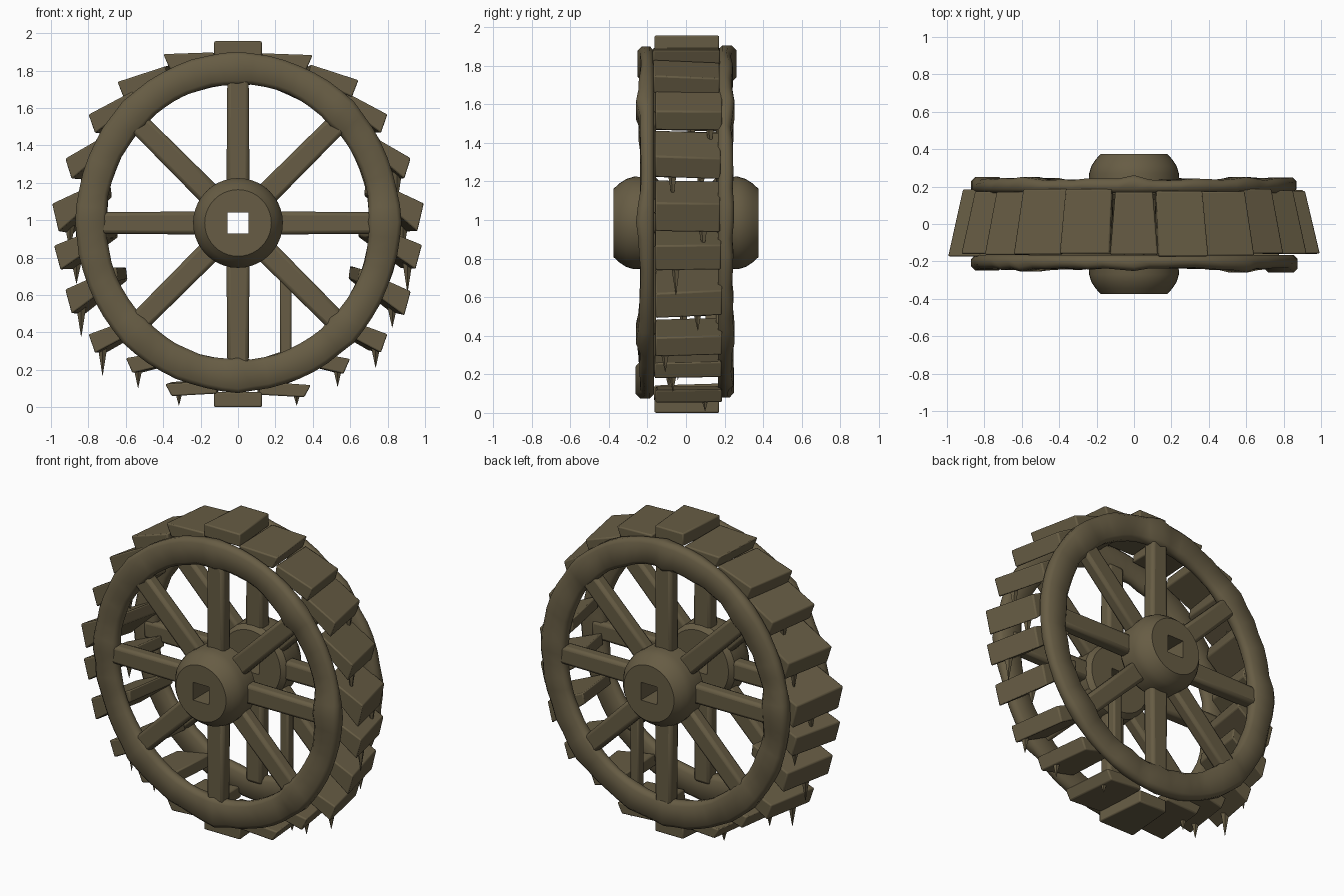
import bpy, bmesh, math, random
from mathutils import Vector, Matrix

if "Cube" in bpy.data.objects:
    bpy.data.objects.remove(bpy.data.objects["Cube"])

random.seed(4)
CZ = 0.985          # axle height
wood = bpy.data.materials.new("weathered_brown_wood")
wood.diffuse_color = (0.135, 0.108, 0.058, 1)
wood.use_nodes = True
wood.node_tree.nodes["Principled BSDF"].inputs["Base Color"].default_value = wood.diffuse_color


def finish(name, bm, bevel=0.0, smooth=35):
    bmesh.ops.recalc_face_normals(bm, faces=bm.faces)
    me = bpy.data.meshes.new(name)
    bm.to_mesh(me)
    bm.free()
    me.materials.append(wood)
    ob = bpy.data.objects.new(name, me)
    bpy.context.collection.objects.link(ob)
    if bevel:
        m = ob.modifiers.new("worn_edges", 'BEVEL')
        m.width, m.segments, m.limit_method = bevel, 2, 'ANGLE'
    bpy.ops.object.select_all(action='DESELECT')
    ob.select_set(True)
    bpy.context.view_layer.objects.active = ob
    bpy.ops.object.shade_smooth_by_angle(angle=math.radians(smooth))
    return ob


def lathe(bm, n, loop):
    """Closed ring about the y axis; loop(angle) gives a list of (radius, y)."""
    rings = []
    for i in range(n):
        a = 2 * math.pi * i / n
        rings.append([bm.verts.new((r * math.sin(a), y, r * math.cos(a)))
                      for r, y in loop(a)])
    k = len(rings[0])
    for i in range(n):
        A, B = rings[i], rings[(i + 1) % n]
        for j in range(k):
            bm.faces.new((A[j], A[(j + 1) % k], B[(j + 1) % k], B[j]))


def hexa(bm, pts):
    """Box from eight corners: four on one end, four on the other."""
    v = [bm.verts.new(p) for p in pts]
    for f in ((0, 1, 2, 3), (7, 6, 5, 4), (0, 4, 5, 1),
              (1, 5, 6, 2), (2, 6, 7, 3), (3, 7, 4, 0)):
        bm.faces.new([v[i] for i in f])


for side, label in ((-1, "front"), (1, "back")):
    # rim with slightly swollen joints where the spokes meet it
    def rim_loop(a):
        joint = max(0, math.cos(8 * a)) ** 4
        b = 0.016 * joint + random.uniform(-0.006, 0.008)
        ro, ri = 0.866 + b * 0.4, 0.706 - b * 0.5
        y0, y1 = 0.165, 0.238 + b
        c = 0.022
        return [(r, side * y) for r, y in (
            (ri, y0 + c), (ri + c, y0), (ro - c, y0), (ro, y0 + c), (ro, y1 - c),
            (ro - c, y1), (ri + c, y1), (ri, y1 - c))]
    bm = bmesh.new()
    lathe(bm, 64, rim_loop)
    for v in bm.verts:
        v.co.z = v.co.z * 1.045 + 0.99
    finish(label + "_rim", bm, smooth=50)

    # eight spokes
    bm = bmesh.new()
    for k in range(8):
        rot = Matrix.Rotation(k * math.pi / 4, 4, 'Y')
        pts = []
        for r, w in ((0.17, 0.062), (0.78, 0.057)):
            for x, y in ((-w, 0.155), (w, 0.155), (w, 0.238), (-w, 0.238)):
                pts.append(rot @ Vector((x, side * y, r)) + Vector((0, 0, CZ)))
        hexa(bm, pts)
    finish(label + "_spokes", bm, bevel=0.02)

    # domed hub with a square axle hole
    def hub_loop(a):
        sq = 0.057 / max(abs(math.cos(a)), abs(math.sin(a)))
        return [(r, side * y) for r, y in (
            (sq, 0.13), (0.21, 0.13), (0.237, 0.16), (0.24, 0.27),
            (0.228, 0.31), (0.205, 0.345), (0.178, 0.375), (sq, 0.375))]
    bm = bmesh.new()
    lathe(bm, 40, hub_loop)
    bmesh.ops.translate(bm, verts=bm.verts, vec=(0, 0, CZ))
    finish(label + "_hub", bm, smooth=40)

# paddles: boards lying close to horizontal, thick at the outer end and
# narrower at the back; each row is outer corner x, z, slope, end height, length
boards = bmesh.new()
drips = bmesh.new()
rows = ((0.40, 1.89, 2, 0.08, 0.27), (0.645, 1.745, 18, 0.09, 0.27),
        (0.80, 1.567, 28, 0.10, 0.27), (0.925, 1.33, 30, 0.11, 0.27),
        (0.995, 1.085, 25, 0.15, 0.28), (0.985, 0.87, 22, 0.13, 0.30),
        (0.925, 0.63, 24, 0.13, 0.30), (0.80, 0.40, 20, 0.10, 0.28),
        (0.60, 0.26, 10, 0.08, 0.27), (0.39, 0.13, 4, 0.065, 0.27))
for s in (1, -1):
    for x, z, slope, h, length in rows:
        sl = math.radians(slope)
        dx, dz = length * math.cos(sl), length * math.sin(sl)
        pts = []
        for y, f in ((-0.165, 1.0), (0.18, 0.92)):
            y += random.uniform(-0.008, 0.008)
            lift = random.uniform(-0.012, 0.006)
            for px, pz in ((x - dx, z + dz), (x, z), (x - 0.035, z - h),
                           (x - dx - 0.01, z + dz - 0.07)):
                pts.append(Vector((s * px * f, y, pz + lift)))
        hexa(boards, pts)
        # hanging moss tips along the lower outer edge
        if z < 1.6:
            top = pts[2].lerp(pts[6], random.uniform(0.1, 0.9))
            top += Vector((-s * 0.02, 0, 0.04))
            L = min(random.uniform(0.11, 0.17), top.z - 0.01)
            mat = Matrix.Translation(top - Vector((0, 0, L / 2))) @ \
                Matrix.Rotation(math.pi, 4, 'X')
            bmesh.ops.create_cone(drips, cap_ends=True, segments=5, radius1=0.028,
                                  radius2=0.001, depth=L, matrix=mat)
# flat paddles at the very top and bottom
for z0, z1 in ((1.875, 1.957), (0.0, 0.08)):
    hexa(boards, [(x * w, y, z) for y, w in ((-0.163, 0.128), (0.172, 0.1))
                  for x, z in ((-1, z0), (1, z0), (1, z1), (-1, z1))])
finish("paddles", boards, bevel=0.008)
finish("moss_tips", drips)

# loose upright strut inside the wheel
bm = bmesh.new()
hexa(bm, [(x, y, z) for z in (0.22, 0.78)
          for x, y in ((0.225, 0.1), (0.285, 0.1), (0.285, 0.16), (0.225, 0.16))])
finish("inner_strut", bm, bevel=0.01)
